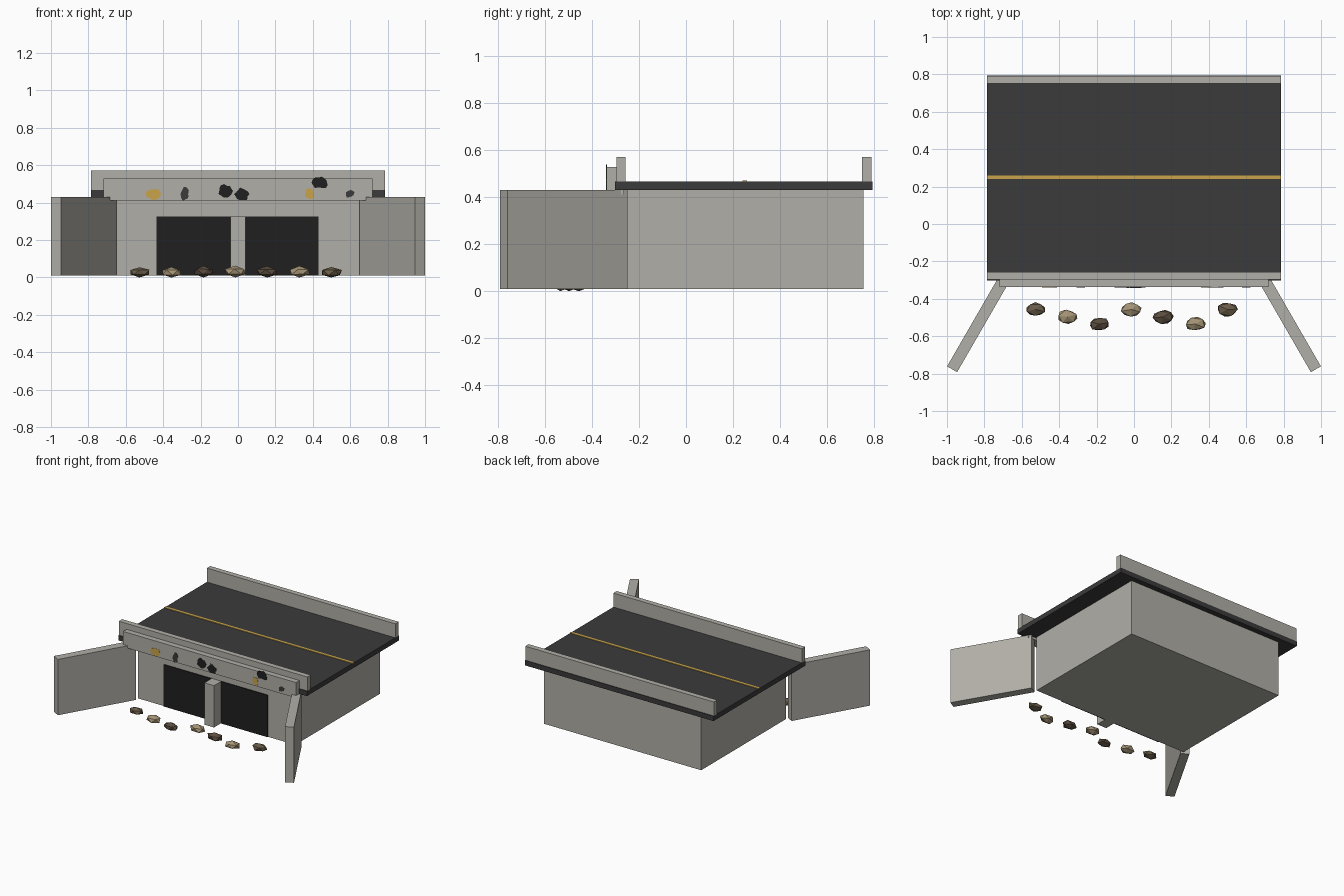
import bpy, bmesh, math, random
from mathutils import Vector, Matrix

if "Cube" in bpy.data.objects:
    bpy.data.objects.remove(bpy.data.objects["Cube"])

random.seed(4)


def material(name, rgb):
    m = bpy.data.materials.new(name)
    m.diffuse_color = (*rgb, 1)
    m.use_nodes = True
    m.node_tree.nodes["Principled BSDF"].inputs["Base Color"].default_value = m.diffuse_color
    return m


concrete = material("concrete", (0.44, 0.43, 0.39))
asphalt = material("asphalt", (0.043, 0.043, 0.043))
yellow = material("yellow paint", (0.58, 0.37, 0.07))
black = material("black", (0.014, 0.014, 0.014))
brown = material("brown stone", (0.14, 0.105, 0.065))
dark_brown = material("dark brown stone", (0.105, 0.075, 0.05))
tan = material("tan stone", (0.38, 0.30, 0.18))


def finish(bm, name, mat):
    bmesh.ops.recalc_face_normals(bm, faces=bm.faces)
    mesh = bpy.data.meshes.new(name)
    bm.to_mesh(mesh)
    bm.free()
    mesh.materials.append(mat)
    obj = bpy.data.objects.new(name, mesh)
    bpy.context.collection.objects.link(obj)
    return obj


def box(name, mat, x, y, z):
    bm = bmesh.new()
    bmesh.ops.create_cube(bm, size=1)
    for v in bm.verts:
        v.co = [(a + b) / 2 + c * (b - a) for (a, b), c in zip((x, y, z), v.co)]
    return finish(bm, name, mat)


# Culvert body, dark openings and dividing pier
box("culvert_body", concrete, (-0.655, 0.655), (-0.255, 0.755), (0.01, 0.43))
for side, x in (("left", (-0.435, -0.04)), ("right", (0.04, 0.43))):
    box(side + "_opening", black, x, (-0.262, -0.254), (0.01, 0.325))
box("pier", concrete, (-0.04, 0.04), (-0.343, -0.25), (0.01, 0.325))

# Road deck, centre line, parapets and headwall coping
box("road_deck", asphalt, (-0.785, 0.785), (-0.303, 0.795), (0.43, 0.467))
box("centre_line", yellow, (-0.785, 0.785), (0.24, 0.26), (0.466, 0.471))
box("front_parapet", concrete, (-0.785, 0.785), (-0.297, -0.257), (0.467, 0.572))
box("back_parapet", concrete, (-0.785, 0.785), (0.75, 0.79), (0.467, 0.572))
box("headwall_coping", concrete, (-0.72, 0.72), (-0.338, -0.265), (0.412, 0.528))

# Splayed wing walls
for s, side in ((-1, "left"), (1, "right")):
    wing = box(side + "_wing_wall", concrete, (-0.295, 0.295), (-0.031, 0.031), (0.01, 0.43))
    wing.data.transform(Matrix.Translation((s * 0.825, -0.521, 0))
                        @ Matrix.Rotation(-s * math.radians(60), 4, "Z"))


# Ragged paint splashes on the coping face
def splash(i, mat, x, z, w, h):
    bm = bmesh.new()
    n = 14
    verts = []
    for k in range(n):
        a = 2 * math.pi * k / n
        r = random.uniform(0.72, 1.08)
        verts.append(bm.verts.new((x + w * r * math.cos(a), -0.340, z + h * r * math.sin(a))))
    face = bm.faces.new(verts)
    ext = bmesh.ops.extrude_face_region(bm, geom=[face])["geom"]
    moved = [g for g in ext if isinstance(g, bmesh.types.BMVert)]
    bmesh.ops.translate(bm, verts=moved, vec=(0, 0.003, 0))
    finish(bm, f"paint_splash_{i}", mat)


splashes = [(yellow, -0.447, 0.445, 0.045, 0.036), (asphalt, -0.285, 0.447, 0.023, 0.038),
            (black, -0.065, 0.463, 0.042, 0.036), (black, 0.02, 0.445, 0.043, 0.036),
            (yellow, 0.382, 0.447, 0.026, 0.035), (black, 0.44, 0.508, 0.044, 0.036),
            (asphalt, 0.598, 0.447, 0.026, 0.022)]
for i, args in enumerate(splashes):
    splash(i, *args)

# Faceted stones in front of the openings
stone_mats = [brown, tan, dark_brown, tan, dark_brown, tan, brown]
for i, mat in enumerate(stone_mats):
    bm = bmesh.new()
    bmesh.ops.create_icosphere(bm, subdivisions=1, radius=1)
    turn = Matrix.Rotation(random.uniform(0, 6), 3, "Z")
    for v in bm.verts:
        c = turn @ v.co * random.uniform(0.9, 1.1)
        v.co = Vector((c.x * 0.06, c.y * 0.04, c.z * 0.029))
    low = min(v.co.z for v in bm.verts)
    y = (-0.457, -0.497, -0.535)[i % 3]
    bmesh.ops.translate(bm, verts=bm.verts, vec=(-0.527 + i * 0.171, y, -low))
    finish(bm, f"stone_{i}", mat)
